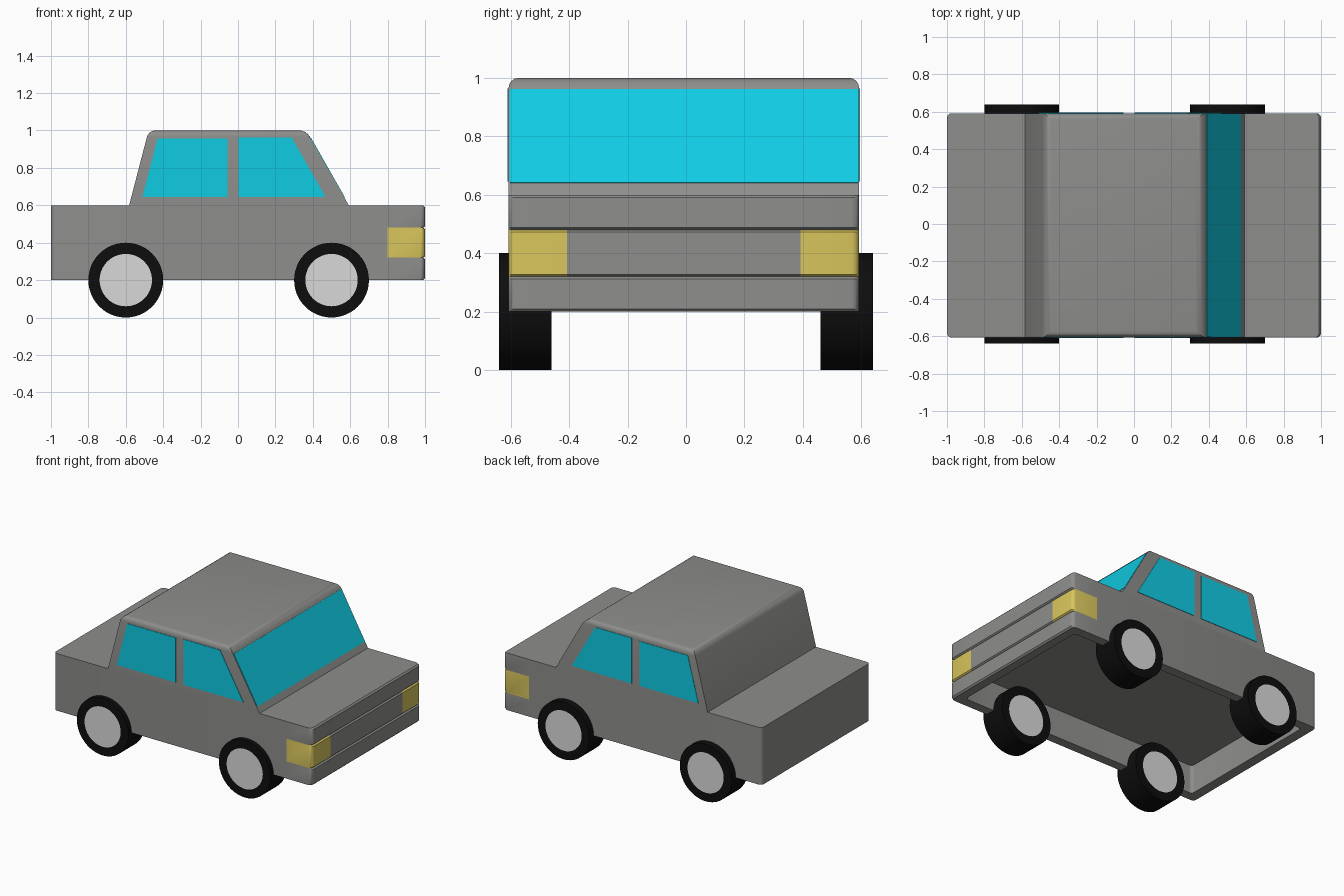
import bpy, bmesh, math
from mathutils import Vector

if "Cube" in bpy.data.objects:
    bpy.data.objects.remove(bpy.data.objects["Cube"])

Y0, Y1 = -0.607, 0.592          # body sides
YC = (Y0 + Y1) / 2


def material(name, r, g, b):
    lin = [((c / 255 + 0.055) / 1.055) ** 2.4 if c > 10 else c / 255 / 12.92 for c in (r, g, b)]
    m = bpy.data.materials.new(name)
    m.diffuse_color = (*lin, 1)
    m.use_nodes = True
    m.node_tree.nodes["Principled BSDF"].inputs["Base Color"].default_value = m.diffuse_color
    return m


GREY = material("body grey", 142, 142, 140)
GLASS = material("window cyan", 16, 204, 228)
YELLOW = material("headlight yellow", 217, 198, 93)
BLACK = material("tyre black", 13, 13, 13)
SILVER = material("hub silver", 217, 217, 217)


def finish(name, bm, mats, angle=30):
    bmesh.ops.recalc_face_normals(bm, faces=bm.faces)
    me = bpy.data.meshes.new(name)
    bm.to_mesh(me)
    bm.free()
    for m in mats:
        me.materials.append(m)
    me.polygons.foreach_set("use_smooth", [True] * len(me.polygons))
    me.set_sharp_from_angle(angle=math.radians(angle))
    ob = bpy.data.objects.new(name, me)
    bpy.context.collection.objects.link(ob)
    return ob


def slab(name, corners, normal, mat, thick=0.003):
    """Thin plate standing proud of the surface its corners lie on."""
    n = Vector(normal).normalized() * thick
    bm = bmesh.new()
    a = [bm.verts.new(Vector(c) - n) for c in corners]
    b = [bm.verts.new(Vector(c) + n) for c in corners]
    bm.faces.new(a)
    bm.faces.new(b)
    for i in range(len(a)):
        j = (i + 1) % len(a)
        bm.faces.new((a[i], a[j], b[j], b[i]))
    finish(name, bm, [mat])


def arc(cx, cy, r, start):
    return [(cx + r * math.cos(math.radians(start + t)), cy + r * math.sin(math.radians(start + t)))
            for t in (0, 22.5, 45, 67.5, 90)]


# Lower body: rounded outline lofted upwards, grooved nose, hollow underside
R = 0.025
outline = ([(0.8, Y0)] + arc(1 - R, Y0 + R, R, -90) + [(1, Y0 + 0.2), (1, Y1 - 0.2)]
           + arc(1 - R, Y1 - R, R, 0) + [(0.8, Y1)]
           + arc(-1 + R, Y1 - R, R, 90) + arc(-1 + R, Y0 + R, R, 180))
levels = [(0.2, 0.01), (0.21, 0), (0.312, 0), (0.32, 0.01), (0.328, 0),
          (0.472, 0), (0.48, 0.01), (0.488, 0), (0.59, 0), (0.6, 0.01)]
bm = bmesh.new()
rings = [[bm.verts.new((x * 0.93, YC + (y - YC) * 0.89, z)) for x, y in outline] for z in (0.4, 0.2)]
rings += [[bm.verts.new((x - (d if x > 0.9 else 0), y, z)) for x, y in outline] for z, d in levels]
bm.faces.new(rings[0])
bm.faces.new(rings[-1])
for lo, hi in zip(rings, rings[1:]):
    for i in range(len(lo)):
        j = (i + 1) % len(lo)
        bm.faces.new((lo[i], lo[j], hi[j], hi[i]))
for f in bm.faces:
    c = f.calc_center_median()
    if 0.32 < c.z < 0.48 and c.x > 0.8 and abs(c.y - YC) > 0.4 and max(v.co.z for v in f.verts) > 0.321 \
            and min(v.co.x for v in f.verts) > 0.79 and len(f.verts) == 4:
        f.material_index = 1
finish("lower_body", bm, [GREY, YELLOW])

# Cabin: trapezoid profile across the car with a rounded roof edge
profile = [(-0.582, 0.6), (0.592, 0.6), (0.365, 1.0), (-0.478, 1.0)]
bm = bmesh.new()
a = [bm.verts.new((x, Y0, z)) for x, z in profile]
b = [bm.verts.new((x, Y1, z)) for x, z in profile]
bm.faces.new(a)
bm.faces.new(b)
for i in (1, 2, 3):
    j = (i + 1) % 4
    bm.faces.new((a[i], a[j], b[j], b[i]))
bmesh.ops.recalc_face_normals(bm, faces=bm.faces)
roof = [e for e in bm.edges if all(v.co.z > 0.99 for v in e.verts)]
bmesh.ops.bevel(bm, geom=roof, offset=0.035, segments=4, profile=0.5, affect='EDGES')
finish("cabin", bm, [GREY])

# Side windows, both sides
rear = [(-0.511, 0.645), (-0.055, 0.645), (-0.055, 0.957), (-0.43, 0.957)]
front = [(0.004, 0.645), (0.468, 0.645), (0.287, 0.963), (0.004, 0.963)]
for side, y in (("near", Y0), ("far", Y1)):
    for name, pts in (("rear_window", rear), ("front_window", front)):
        slab(f"{name}_{side}", [(x, y, z) for x, z in pts], (0, 1, 0), GLASS)

# Windscreen lying on the sloping cabin front
slope = (0.365 - 0.592) / 0.4
screen = [(0.592 + slope * (z - 0.6), y, z)
          for z, y in ((0.64, Y0 + 0.004), (0.64, Y1 - 0.004), (0.96, Y1 - 0.004), (0.96, Y0 + 0.004))]
slab("windscreen", screen, (1, 0, -slope), GLASS)

# Wheels: black tyre with a silver hub disc on both faces
for end, x in (("rear", -0.6), ("front", 0.5)):
    for side, y in (("near", -0.55), ("far", 0.55)):
        bm = bmesh.new()
        bmesh.ops.create_cone(bm, cap_ends=True, segments=48, radius1=0.2, radius2=0.2, depth=0.18)
        caps = [f for f in bm.faces if len(f.verts) > 4]
        bmesh.ops.inset_individual(bm, faces=caps, thickness=0.06)
        for f in caps:
            f.material_index = 1
        ob = finish(f"{end}_wheel_{side}", bm, [BLACK, SILVER])
        ob.rotation_euler = (math.pi / 2, 0, 0)
        ob.location = (x, y, 0.2)
